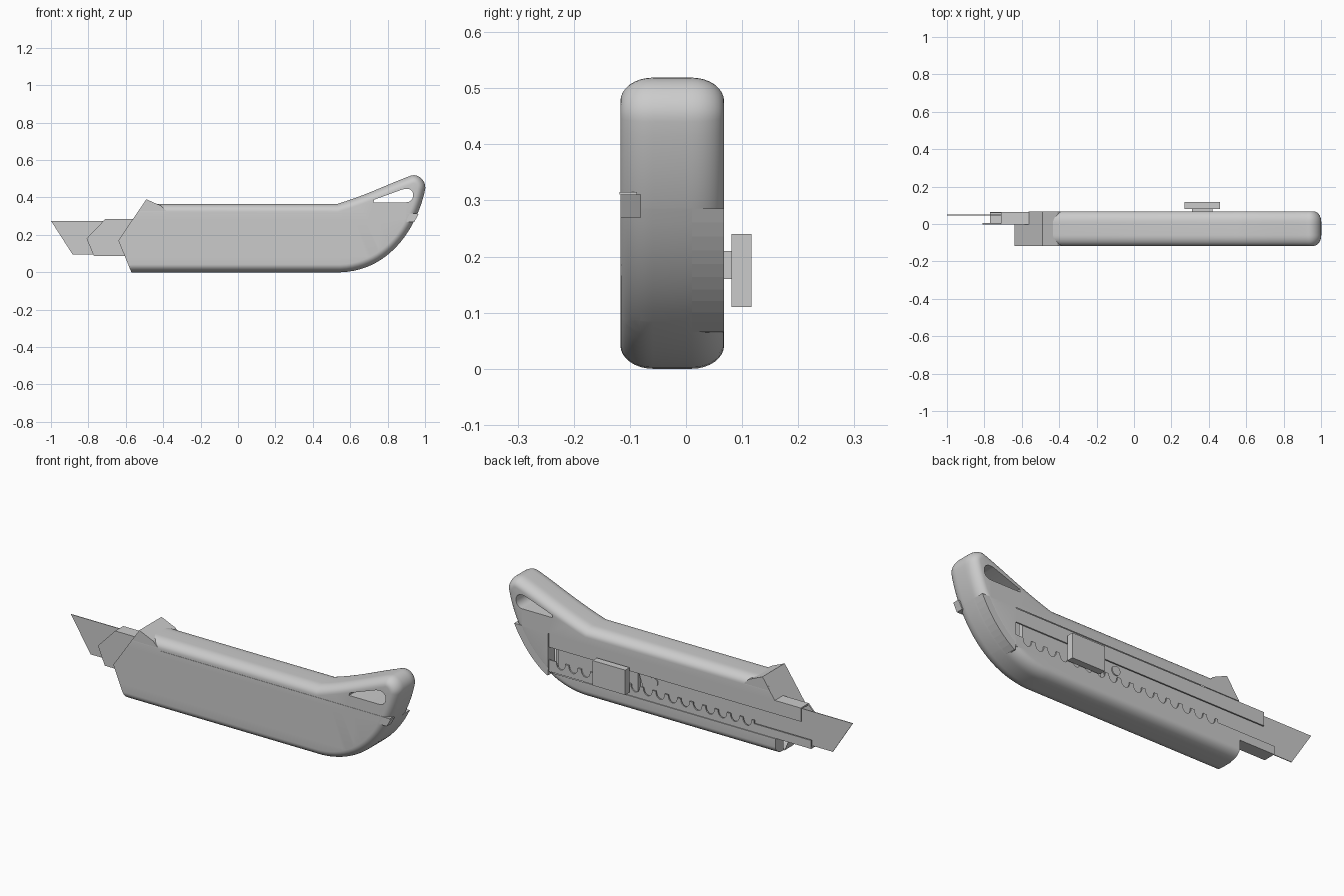
import bpy, bmesh, math
from mathutils import Vector
from mathutils.geometry import interpolate_bezier

cube = bpy.data.objects.get("Cube")
if cube:
    bpy.data.objects.remove(cube, do_unlink=True)

grey = bpy.data.materials.new("plain grey")
grey.use_nodes = True
grey.diffuse_color = (0.6, 0.6, 0.6, 1)
grey.node_tree.nodes["Principled BSDF"].inputs["Base Color"].default_value = grey.diffuse_color

FRONT, BACK = -0.117, 0.068
RIM_Y, RIM_IN = 0.058, 0.042


def finish(name, bm):
    bmesh.ops.recalc_face_normals(bm, faces=bm.faces)
    mesh = bpy.data.meshes.new(name)
    bm.to_mesh(mesh)
    bm.free()
    mesh.materials.append(grey)
    obj = bpy.data.objects.new(name, mesh)
    bpy.context.collection.objects.link(obj)
    return obj


def skin(bm, rings):
    """Wrap quads around matching rings of points, return the vertex loops."""
    loops = [[bm.verts.new(p) for p in ring] for ring in rings]
    for a, b in zip(loops, loops[1:]):
        for i in range(len(a)):
            j = (i + 1) % len(a)
            bm.faces.new((a[i], a[j], b[j], b[i]))
    return loops


def solid(name, rings):
    bm = bmesh.new()
    loops = skin(bm, rings)
    bm.faces.new(loops[0])
    bm.faces.new(loops[-1][::-1])
    return finish(name, bm)


def prism(name, pts, y0, y1):
    """Side profile in x, z pushed through y."""
    return solid(name, [[(x, y, z) for x, z in pts] for y in (y0, y1)])


def box(name, x0, x1, y0, y1, z0, z1):
    return prism(name, [(x0, z0), (x1, z0), (x1, z1), (x0, z1)], y0, y1)


def inset(pts, d):
    """Mitred inset of a counter-clockwise outline."""
    out = []
    for i, p in enumerate(pts):
        a = (p - pts[i - 1]).normalized()
        b = (pts[(i + 1) % len(pts)] - p).normalized()
        na, nb = Vector((-a.y, a.x)), Vector((-b.y, b.x))
        out.append(p + (na + nb) * (d / (1 + na.dot(nb))))
    return out


def bezier(a, b, c, d, n):
    return [Vector(p[:2]) for p in interpolate_bezier(
        *[Vector((x, z, 0)) for x, z in (a, b, c, d)], n)]


def slice_mesh(bm, point, normal, trim=False):
    """Split along a plane; trim removes the side the normal points to and caps it."""
    bmesh.ops.bisect_plane(bm, geom=bm.verts[:] + bm.edges[:] + bm.faces[:], dist=1e-5,
                           plane_co=point, plane_no=normal, clear_outer=trim)
    if trim:
        rim = [e for e in bm.edges if e.is_boundary]
        bmesh.ops.triangle_fill(bm, edges=rim, use_beauty=True, normal=normal)


# Handle outline: straight grip with an upswept tail, and the lanyard hole
belly = bezier((0.55, 0), (0.82, 0.01), (0.96, 0.25), (1.0, 0.44), 24)
tip = bezier((1.0, 0.44), (1.01, 0.485), (0.965, 0.533), (0.92, 0.515), 14)
neck = bezier((0.92, 0.515), (0.8, 0.47), (0.68, 0.41), (0.53, 0.365), 10)
outline = [Vector((-0.9, 0))] + belly + tip[1:] + neck[1:] + [Vector((-0.9, 0.365))]
hole = [Vector((0.725, 0.374))] + bezier((0.9, 0.374), (0.95, 0.374), (0.955, 0.465), (0.88, 0.443), 14) \
    + [Vector((0.728, 0.388))]

# Handle skin with rounded rims, hole tunnel and pierced side faces
rings = []
steps = 8
for side in (0, 1):
    for k in range(steps + 1):
        t = (steps - k if side else k) / steps * math.pi / 2
        dy = RIM_Y * (1 - math.cos(t))
        y = BACK - dy if side else FRONT + dy
        rings.append([(p.x, y, p.y) for p in inset(outline, RIM_IN * (1 - math.sin(t)))])
bm = bmesh.new()
skin(bm, rings)
skin(bm, [[(p.x, y, p.y) for p in hole] for y in (FRONT, BACK)])
for y, facing in ((FRONT, -1), (BACK, 1)):
    rim = [e for e in bm.edges if e.is_boundary and all(abs(v.co.y - y) < 1e-4 for v in e.verts)]
    bmesh.ops.triangle_fill(bm, edges=rim, use_beauty=True, normal=(0, facing, 0))

# Angled nose, then open the blade channel in the back half
slice_mesh(bm, (-0.64, 0, 0.17), (-0.22, 0, 0.15), trim=True)
slice_mesh(bm, (-0.64, 0, 0.17), (-0.17, 0, -0.07), trim=True)
for point, normal in (((0, 0, 0), (0, 1, 0)), ((0, 0, 0.085), (0, 0, 1)), ((0, 0, 0.285), (0, 0, 1)),
                      ((0.75, 0, 0), (1, 0, 0)), ((-0.565, 0, 0), (1, 0, 0))):
    slice_mesh(bm, point, normal)
opened = []
for f in bm.faces:
    c = f.calc_center_median()
    if c.y > 0 and (c.x < -0.565 or (c.x < 0.75 and 0.085 < c.z < 0.285)):
        opened.append(f)
bmesh.ops.delete(bm, geom=opened, context='FACES')
handle = finish("handle", bm)

# Solid lower rail below the channel, with a rounded corner
corner = [(BACK - 0.001 - RIM_Y * (1 - math.cos(a)), 0.001 + RIM_IN * (1 - math.sin(a)))
          for a in [math.pi / 2 * (1 - k / 8) for k in range(9)]]
rail = [(0, 0.0845), (0, 0.001)] + corner + [(BACK - 0.001, 0.0845)]
solid("lower_rail", [[(x, y, z) for y, z in rail] for x in (-0.565, 0.55)])

# Raised nose fin, full width above the channel and half width below
ridge = [(-0.49, 0.39), (-0.41, 0.355), (-0.37, 0.315)]
prism("nose_fin_front", [(-0.64, 0.17)] + ridge + [(-0.37, 0.17)], FRONT + 0.0005, 0.0)
prism("nose_fin_back", [(-0.56, 0.287)] + ridge + [(-0.37, 0.287)], 0.0, BACK - 0.0005)

# Front seam line and square-edged shell pieces at the tail
box("grip_seam", -0.37, 0.96, FRONT - 0.0015, FRONT + 0.03, 0.311, 0.315)
tail = [p for p in belly if 0.06 < p.y < 0.29]
prism("tail_shell_back", [(0.752, 0.285), (0.752, 0.065)] + tail, 0.011, BACK - 0.0005)
prism("tail_tab_front", [(0.9, 0.311), (0.9, 0.27), (0.943, 0.27), (0.965, 0.311)], FRONT + 0.0005, -0.08)

# Blade channel: plate, flanges and lips
prism("channel_plate", [(-0.81, 0.18), (-0.71, 0.284), (0.749, 0.284), (0.749, 0.086), (-0.77, 0.086)],
      -0.002, 0.006)
box("channel_top_flange", -0.71, 0.749, 0.0, 0.065, 0.276, 0.284)
box("channel_bottom_flange", -0.77, 0.749, 0.0, 0.065, 0.086, 0.094)
box("channel_top_lip", -0.71, 0.749, 0.058, 0.065, 0.213, 0.284)

# Lower lip with a row of rounded ratchet notches
lip = [(-0.77, 0.086), (0.749, 0.086), (0.749, 0.147)]
pitch, radius = 0.072, 0.026
for i in range(16):
    cx = 0.68 - i * pitch
    for k in range(9):
        a = math.pi * k / 8
        lip.append((cx + radius * math.cos(a), 0.147 - 0.036 * math.sin(a)))
lip += [(-0.44, 0.147), (-0.44, 0.13), (-0.77, 0.13)]
prism("ratchet_lip", lip, 0.058, 0.065)

# Blade and its carrier
prism("blade", [(-1.0, 0.275), (-0.885, 0.096), (0.2, 0.096), (0.26, 0.275)], 0.046, 0.05)
box("blade_carrier", 0.24, 0.7, 0.03, 0.054, 0.1, 0.27)
prism("blade_pin", [(0.15 + 0.024 * math.cos(math.tau * k / 20), 0.185 + 0.024 * math.sin(math.tau * k / 20))
                    for k in range(20)], 0.045, 0.055)

# Thumb slider
box("slider_stem", 0.31, 0.42, 0.05, 0.082, 0.16, 0.21)
box("slider_button", 0.27, 0.46, 0.081, 0.117, 0.11, 0.24)

# Smooth the rounded handle, keep its edges crisp
bpy.ops.object.select_all(action='DESELECT')
handle.select_set(True)
bpy.context.view_layer.objects.active = handle
bpy.ops.object.shade_smooth_by_angle(angle=math.radians(30))
